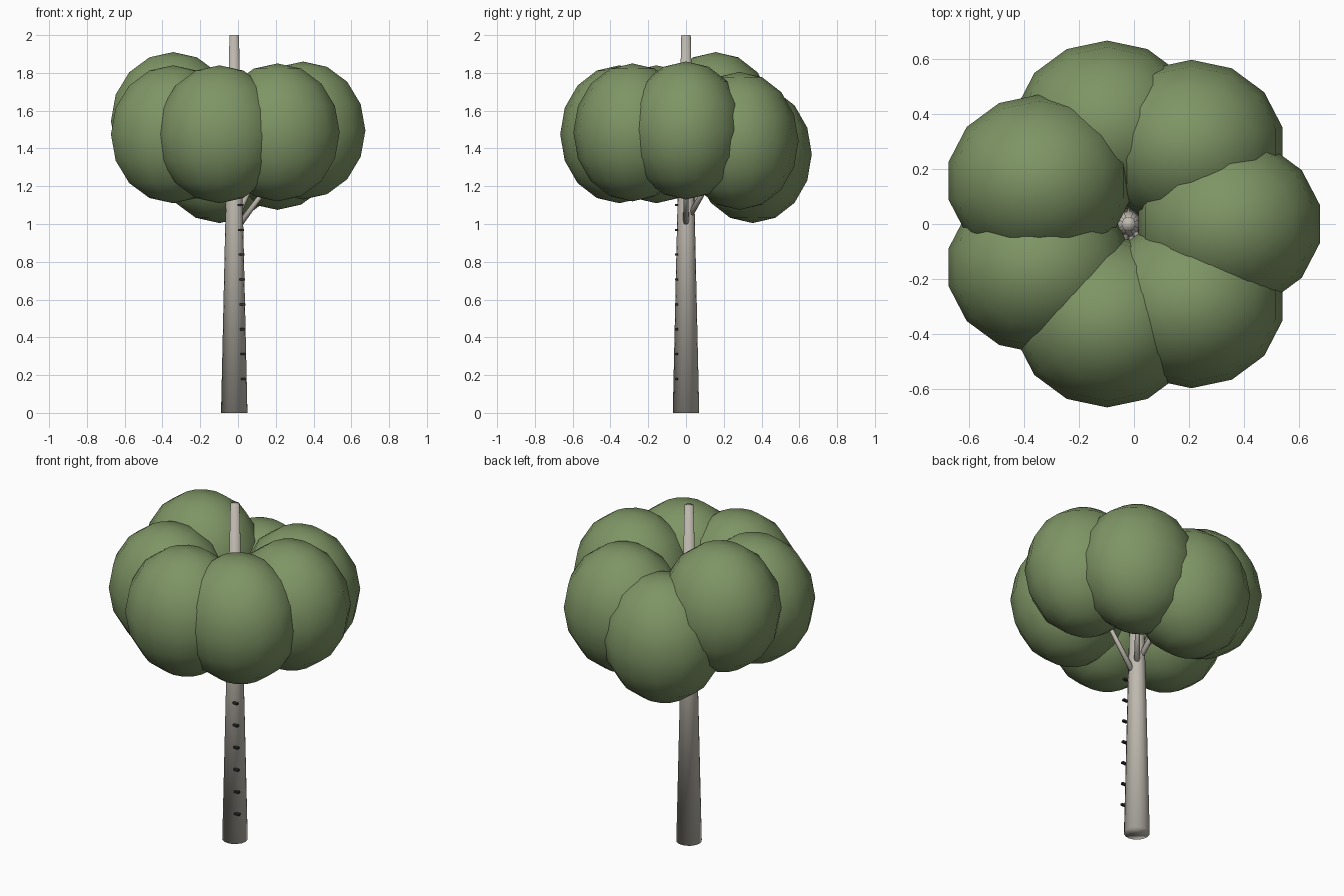
import bpy, math
from mathutils import Vector

old = bpy.data.objects.get("Cube")
if old:
    bpy.data.objects.remove(old, do_unlink=True)


def material(name, rgb):
    m = bpy.data.materials.new(name)
    m.use_nodes = True
    m.diffuse_color = (*rgb, 1)
    bsdf = next(n for n in m.node_tree.nodes if n.type == 'BSDF_PRINCIPLED')
    bsdf.inputs["Base Color"].default_value = (*rgb, 1)
    return m


leaf = material("leaf green", (0.21, 0.30, 0.13))
bark = material("pale bark", (0.52, 0.49, 0.43))
iron = material("dark iron", (0.03, 0.03, 0.03))


def finish(name, mat, smooth=True):
    ob = bpy.context.object
    ob.name = name
    ob.data.materials.append(mat)
    if smooth:
        bpy.ops.object.shade_smooth()
    return ob


def limb(name, a, b, r1, r2, sides):
    """Tapered round limb from a to b."""
    a, b = Vector(a), Vector(b)
    d = b - a
    bpy.ops.mesh.primitive_cone_add(vertices=sides, radius1=r1, radius2=r2,
                                    depth=d.length, location=(a + b) / 2,
                                    rotation=d.to_track_quat('Z', 'Y').to_euler())
    return finish(name, bark)


AXIS = -0.02      # trunk position in x
RING = 0.362      # distance of the leaf clumps from the trunk

# Trunk
limb("trunk", (AXIS, 0, 0), (AXIS, 0, 2), 0.07, 0.025, 16)

# Leaf clumps in a ring, each carried by a branch
heights = [1.495, 1.44, 1.37, 1.545, 1.475, 1.475, 1.485]
for i, z in enumerate(heights):
    ang = math.tau * i / len(heights)
    out = Vector((math.cos(ang), math.sin(ang), 0))
    centre = Vector((AXIS + 0.003, 0, z)) + out * RING
    bpy.ops.mesh.primitive_uv_sphere_add(segments=14, ring_count=8, radius=1, location=centre)
    bpy.context.object.scale = (0.338, 0.313, 0.365)
    finish(f"leaf_clump_{i + 1}", leaf)

    start = Vector((AXIS, 0, 1.0 + 0.05 * i)) + out * 0.03
    limb(f"branch_{i + 1}", start, start + out * 0.2 + Vector((0, 0, 0.27)), 0.016, 0.01, 8)

# Climbing rungs up the front of the trunk
for i in range(8):
    bpy.ops.mesh.primitive_cube_add(size=1, location=(0.031 - 0.0025 * i, -0.051, 0.18 + 0.1315 * i))
    bpy.context.object.scale = (0.03, 0.016, 0.011)
    finish(f"rung_{i + 1}", iron, smooth=False)
